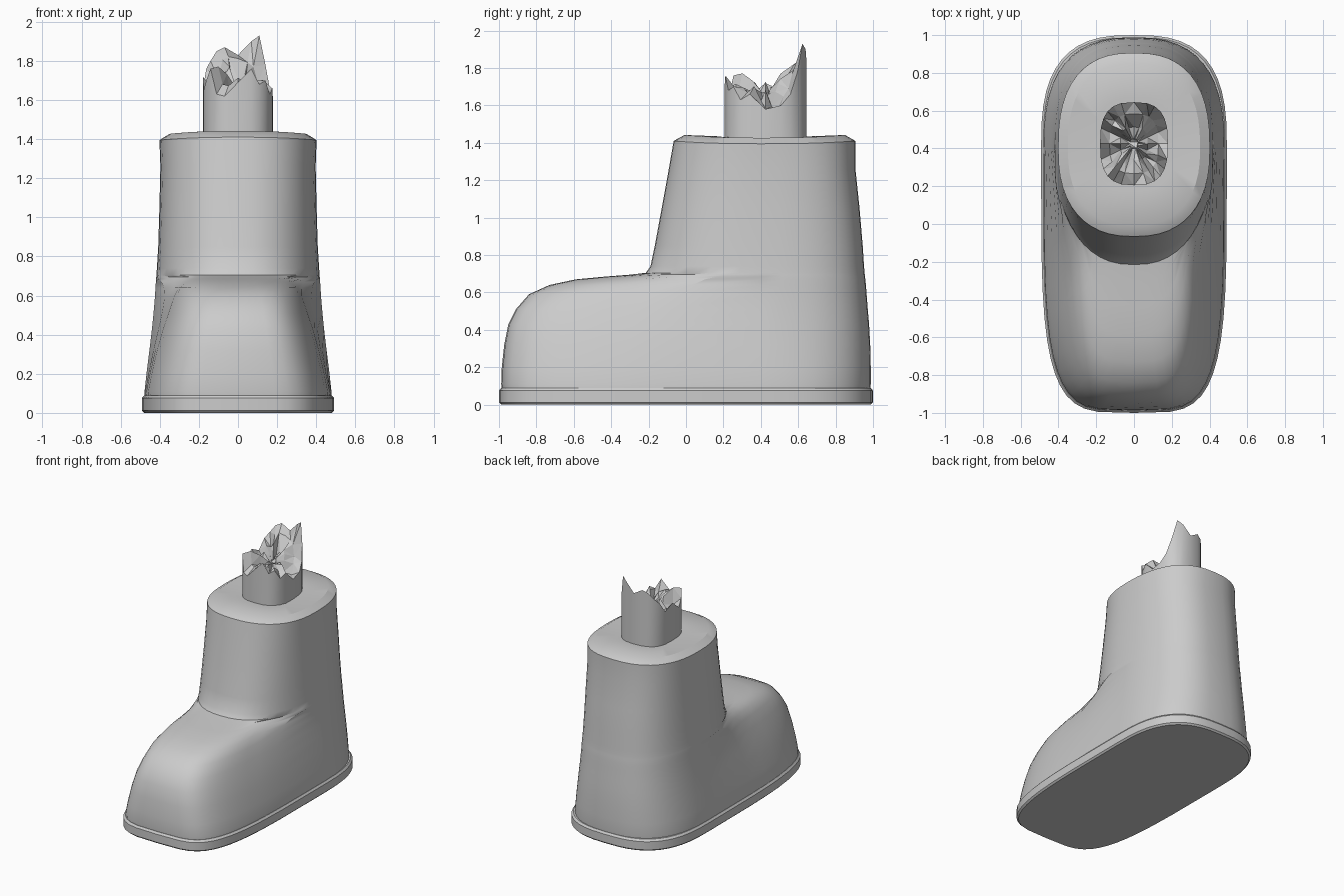
import bpy, bmesh, math, random

if "Cube" in bpy.data.objects:
    bpy.data.objects.remove(bpy.data.objects["Cube"])

SEG = 48
CY = 0.4          # ring centre: leg axis


def spow(v, e):
    return math.copysign(abs(v) ** e, v)


def boot_ring(z, front, back, hw_leg, hw_toe, n_front, n_back=2.6, saddle=0.0):
    """Rounded outline whose toe half can be longer and narrower than the heel half."""
    pts = []
    for i in range(SEG):
        a = 2 * math.pi * i / SEG
        c, s = math.cos(a), math.sin(a)
        n = n_back if s >= 0 else n_front
        y = CY + spow(s, 2 / n) * ((back - CY) if s >= 0 else (CY - front))
        t = min(max((0.25 - y) / 0.5, 0), 1)
        t = t * t * (3 - 2 * t)
        hw = hw_leg + (hw_toe - hw_leg) * t
        pts.append((hw * spow(c, 2 / n), y, z + saddle * (s * s - 1)))
    return pts


def loft(name, rings, cap_bottom=True, cap_top=True, flat=False):
    bm = bmesh.new()
    loops = [[bm.verts.new(p) for p in r] for r in rings]
    for lo, hi in zip(loops, loops[1:]):
        for i in range(len(lo)):
            j = (i + 1) % len(lo)
            bm.faces.new((lo[i], lo[j], hi[j], hi[i]))
    if cap_bottom:
        bm.faces.new(loops[0][::-1])
    if cap_top:
        bm.faces.new(loops[-1])
    bmesh.ops.recalc_face_normals(bm, faces=bm.faces)
    me = bpy.data.meshes.new(name)
    bm.to_mesh(me)
    bm.free()
    ob = bpy.data.objects.new(name, me)
    bpy.context.collection.objects.link(ob)
    bpy.context.view_layer.objects.active = ob
    ob.select_set(True)
    if not flat:
        bpy.ops.object.shade_smooth_by_angle(angle=math.radians(32))
    ob.select_set(False)
    return ob


# Sole slab with softened edges
loft("sole", [boot_ring(z, -1 + d, 1 - d, 0.492 - d, 0.492 - d, 4.3, 2.8)
              for z, d in ((0, 0.012), (0.012, 0), (0.075, 0), (0.09, 0.012))])

# Boot upper: z, toe y, heel y, leg half width, toe half width, toe squareness
upper = [
    (0.08, -0.985, 0.985, 0.478, 0.478, 4.3),
    (0.11, -0.988, 0.988, 0.478, 0.476, 4.3),
    (0.20, -0.985, 0.988, 0.468, 0.458, 4.2),
    (0.32, -0.972, 0.985, 0.453, 0.430, 4.1),
    (0.43, -0.950, 0.979, 0.440, 0.398, 4.0),
    (0.51, -0.910, 0.972, 0.432, 0.370, 3.9),
    (0.59, -0.840, 0.966, 0.425, 0.342, 3.8),
    (0.64, -0.730, 0.962, 0.422, 0.318, 3.6),
    (0.67, -0.590, 0.959, 0.420, 0.295, 3.4),
    (0.685, -0.430, 0.957, 0.419, 0.285, 3.2),
    (0.695, -0.300, 0.956, 0.418, 0.300, 3.0),
    (0.705, -0.215, 0.955, 0.417, 0.400, 2.4),
    (0.74, -0.190, 0.952, 0.415, 0.410, 2.4),
    (0.85, -0.167, 0.945, 0.408, 0.408, 2.4),
    (1.05, -0.130, 0.928, 0.402, 0.402, 2.4),
    (1.26, -0.092, 0.906, 0.397, 0.397, 2.4),
]
rings = [boot_ring(*r) for r in upper]
# Bevelled, slightly saddle-shaped rim and the closed top
for z, f, b, hw in ((1.41, -0.066, 0.906, 0.402), (1.442, -0.008, 0.85, 0.35),
                    (1.435, 0.17, 0.67, 0.21)):
    rings.append(boot_ring(z, f, b, hw, hw, 2.4, 2.5, 0.015))
loft("boot_upper", rings, cap_bottom=False)

# Broken bone: rounded-square stump with a splintered end
random.seed(4)
heights = [1.58, 1.60, 1.66, 1.78, 1.93, 1.90, 1.83, 1.87, 1.85, 1.80, 1.76, 1.68,
           1.72, 1.65, 1.70, 1.76, 1.63, 1.62, 1.69, 1.76, 1.68, 1.70, 1.63, 1.66]


def bone_point(i, scale, z):
    a = 2 * math.pi * i / len(heights)
    return (0.18 * scale * spow(math.cos(a), 0.72),
            0.425 + 0.22 * scale * spow(math.sin(a), 0.72), z)


N = range(len(heights))
wall = [[bone_point(i, 1, 1.40) for i in N],
        [bone_point(i, 1, heights[i]) for i in N]]
loft("bone_shaft", wall, cap_top=False)

splinters = [wall[1]]
for scale, keep, jitter in ((0.72, 0.6, 0.06), (0.4, 0.3, 0.06), (0.12, 0.1, 0.02)):
    splinters.append([bone_point(i, scale, 1.66 + keep * (heights[i] - 1.66)
                                 + random.uniform(-jitter, jitter)) for i in N])
tip = loft("bone_splinters", splinters, cap_bottom=False, flat=True)
tri = tip.modifiers.new("facets", 'TRIANGULATE')
